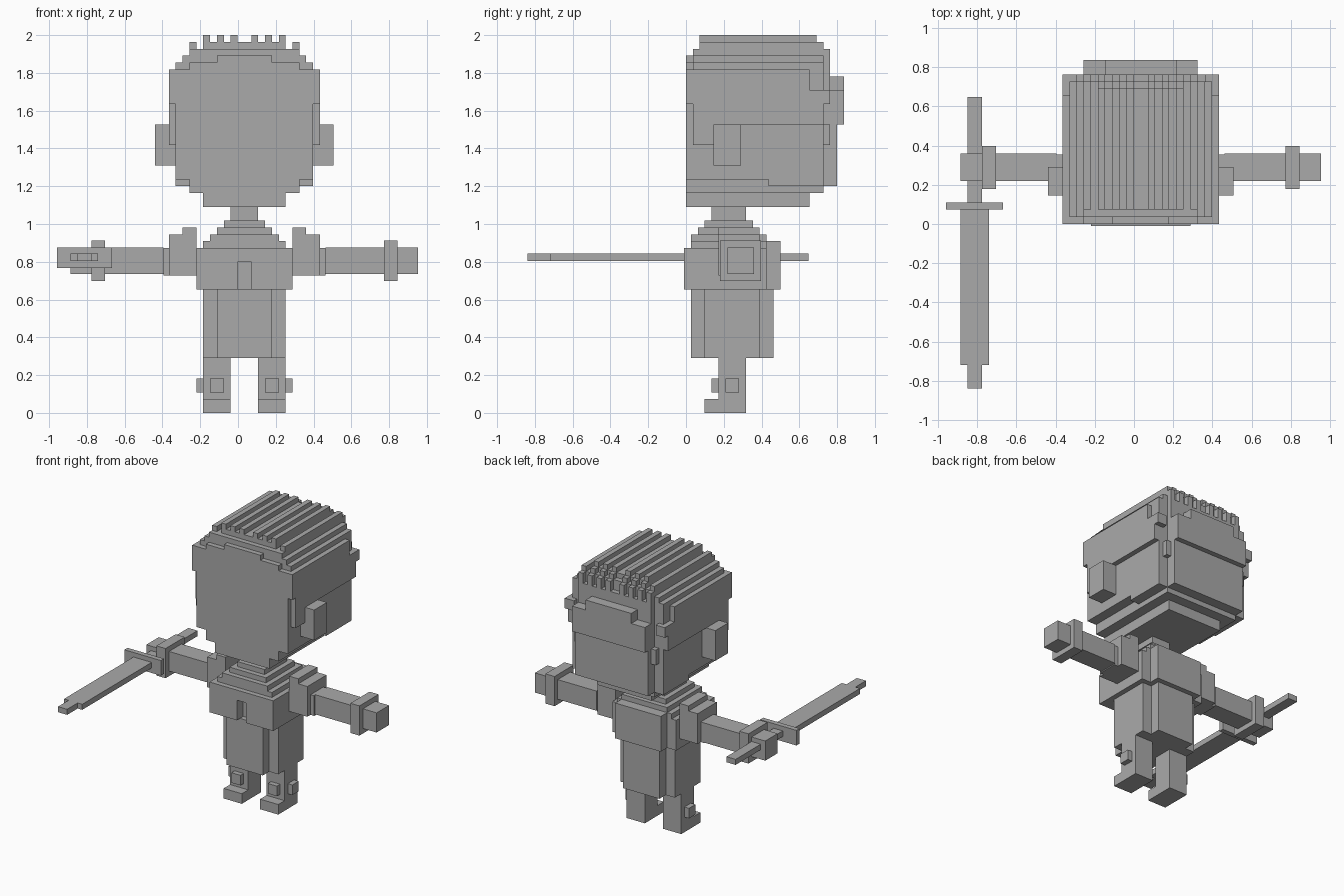
import bpy
import bmesh
from mathutils import Matrix, Vector

if "Cube" in bpy.data.objects:
    bpy.data.objects.remove(bpy.data.objects["Cube"], do_unlink=True)

U = 2 / 55          # size of one block
CX = 0.034          # centre line of the figure
BODY_Y = -0.01      # the body sits slightly ahead of the head

grey = bpy.data.materials.new("plain_grey")
grey.use_nodes = True
grey.diffuse_color = (0.4, 0.4, 0.4, 1)
grey.node_tree.nodes["Principled BSDF"].inputs["Base Color"].default_value = (0.4, 0.4, 0.4, 1)


def build(name, boxes, y_shift=0.0):
    """Make one object out of boxes given as x0, x1, y0, y1, z0, z1 in blocks."""
    bm = bmesh.new()
    for x0, x1, y0, y1, z0, z1 in boxes:
        size = Vector((x1 - x0, y1 - y0, z1 - z0)) * U
        mid = Vector((x0 + x1, y0 + y1, z0 + z1)) * U / 2 + Vector((CX, y_shift, 0))
        bmesh.ops.create_cube(bm, size=1, matrix=Matrix.Translation(mid) @ Matrix.Diagonal(size).to_4x4())
    mesh = bpy.data.meshes.new(name)
    bm.to_mesh(mesh)
    bm.free()
    mesh.materials.append(grey)
    obj = bpy.data.objects.new(name, mesh)
    bpy.context.collection.objects.link(obj)
    return obj


def wide(half, y0, y1, z0, z1):
    """A box centred across the figure."""
    return (-half, half, y0, y1, z0, z1)


def pair(name, boxes, y_shift=0.0):
    """Build the same part for both sides."""
    build("left_" + name, boxes, y_shift)
    build("right_" + name, [(-b[1], -b[0], *b[2:]) for b in boxes], y_shift)


# Face and lower head, stepped in at the chin, nape and brow
build("head", [
    wide(6, 0, 18, 30, 32),
    wide(8, 0, 20, 32, 34),
    wide(10, 12, 20, 33, 34),
    wide(10, 0, 20, 34, 49),
    wide(8, 20, 22, 33, 42),
    wide(9, 0, 2, 49, 50),
    wide(8, 0, 2, 50, 51),
    wide(4, 0, 2, 51, 52),
    wide(2, 1, 3, 52, 53),
])
pair("ear", [(10, 13, 4, 8, 36, 42)])

# Hair cap, sideburns and back of the hair
build("hair_cap", [
    wide(11, 0, 20, 45, 47),
    wide(11, 0, 18, 47, 50),
    wide(10, 1, 20, 47, 51),
    wide(9, 1, 20, 50, 52),
    wide(8, 1, 19, 52, 53),
    wide(11, 4, 20, 42, 45),
    wide(8, 20, 23, 42, 47),
    wide(5, 20, 23, 47, 49),
    wide(8, 19, 21, 47, 51),
])
pair("sideburn", [
    (10, 11, 1, 4, 39, 45),
    (10, 11, 4, 8, 41, 45),
    (9, 11, 20, 21, 45, 47),
    (8, 9, 20, 21, 39, 42),
])

# Combed ridges running front to back, alternating high and low
ridges = []
for i in range(-8, 8):
    rank = i if i >= 0 else -1 - i
    ridge = rank % 2 == 1
    top = {7: 54, 6: 53}.get(rank, 55 if ridge else 54)
    for z in range(52, top):
        ridges.append((i, i + 1, 1 if z < 53 else 2, 73 - z - (0 if ridge else 1), z, z + 1))
    if ridge:
        ridges.append((i, i + 1, 18, 21, 49, 52))
build("hair_ridges", ridges)

# Collar, neck and torso
build("neck", [wide(2, 4, 9, 27, 30.2)], BODY_Y)
build("collar", [
    wide(6, 1, 12, 24, 25),
    wide(5, 1, 12, 25, 26),
    wide(4, 2, 11, 26, 27),
    wide(3, 3, 10, 27, 28),
], BODY_Y)
build("jacket", [
    (-7, -1, 0, 2, 18, 24),
    (1, 7, 0, 2, 18, 24),
    wide(1, 0, 2, 22, 24),
    wide(7, 2, 12, 18, 24),
    wide(5, 12, 14, 18, 25),
], BODY_Y)
build("trousers", [wide(4, 1, 13, 8, 18), wide(6, 3, 11, 8, 18)], BODY_Y)

# Legs with feet, shin studs and outer studs
pair("leg", [
    (2, 6, 5, 9, 2, 8),
    (2, 6, 3, 9, 0, 2),
    (3, 5, 4, 5, 3, 5),
    (6, 7, 6, 8, 3, 5),
], BODY_Y)

# Stepped shoulders, arms, cuffs and hands
pair("shoulder", [
    (7, 9, 5, 11, 20, 27),
    (9, 11, 5, 11, 20, 26),
    (11, 11.8, 6, 10, 20, 24),
    (6, 7, 5, 11, 19, 24),
], BODY_Y)
pair("arm", [(11.8, 20.3, 6.3, 10.2, 20.2, 24.1)], BODY_Y)
pair("cuff", [(20.3, 22.3, 5.2, 11.2, 19.2, 25.1)], BODY_Y)
pair("hand", [(22.3, 25.3, 6.3, 10.2, 20.2, 24.1)], BODY_Y)

# Sword held in the right hand
SX = -23.3
build("sword_blade", [
    (SX - 2, SX + 2, -19.8, 2.2, 22.1, 23.2),
    (SX - 1, SX + 1, -23.1, -19.8, 22.1, 23.2),
])
build("sword_guard", [(SX - 4, SX + 4, 2, 3, 21.1, 24.1)])
build("sword_grip", [(SX - 1, SX + 1, 3, 17.8, 22.1, 23.2)])
